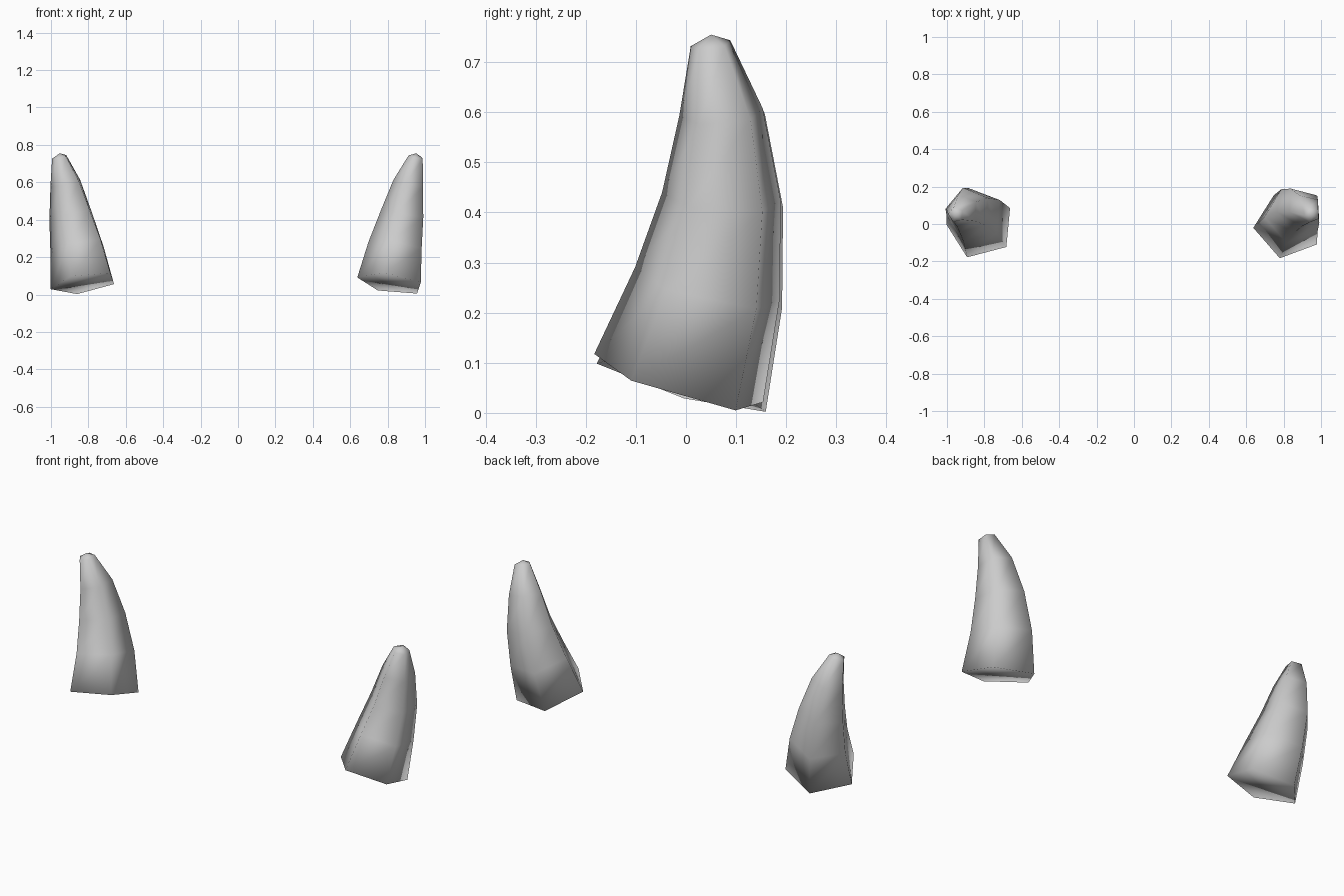
import bpy
import bmesh
from math import cos, sin, radians
from mathutils import Vector

cube = bpy.data.objects.get("Cube")
if cube:
    bpy.data.objects.remove(cube, do_unlink=True)

grey = bpy.data.materials.new("horn grey")
grey.use_nodes = True
colour = (0.6, 0.6, 0.6, 1)
grey.diffuse_color = colour
grey.node_tree.nodes["Principled BSDF"].inputs["Base Color"].default_value = colour

SIDES = 5
# Curved centre line of a horn: x, y, z, radius
SPINE = [
    (0.82, -0.012, 0.06, 0.185),
    (0.85, 0.045, 0.25, 0.156),
    (0.886, 0.073, 0.425, 0.125),
    (0.917, 0.072, 0.595, 0.088),
    (0.953, 0.050, 0.735, 0.042),
]
TIP = (0.953, 0.050, 0.755)


def make_horn(name, side):
    """Sweep a pentagon along the centre line, with rings square to it."""
    flip = Vector((side, 1, 1))
    centres = [Vector(p[:3]) * flip for p in SPINE] + [Vector(TIP) * flip]
    bm = bmesh.new()
    rings = []
    for i, point in enumerate(SPINE):
        tangent = centres[i + 1] - centres[max(i - 1, 0)]
        turn = Vector((0, 0, 1)).rotation_difference(tangent)
        ring = []
        for k in range(SIDES):
            a = radians(180 + 4 * side + 360 * k / SIDES)
            offset = turn @ Vector((cos(a), sin(a), 0)) * point[3]
            ring.append(bm.verts.new(centres[i] + offset))
        rings.append(ring)

    # Walls, closed base and blunt tip
    for low, high in zip(rings, rings[1:]):
        for k in range(SIDES):
            n = (k + 1) % SIDES
            bm.faces.new((low[k], low[n], high[n], high[k]))
    bm.faces.new(rings[0][::-1])
    tip = bm.verts.new(centres[-1])
    for k in range(SIDES):
        bm.faces.new((rings[-1][k], rings[-1][(k + 1) % SIDES], tip))

    bmesh.ops.recalc_face_normals(bm, faces=bm.faces)
    for face in bm.faces:
        face.smooth = True
    mesh = bpy.data.meshes.new(name)
    bm.to_mesh(mesh)
    bm.free()
    mesh.materials.append(grey)
    horn = bpy.data.objects.new(name, mesh)
    bpy.context.collection.objects.link(horn)


make_horn("left_horn", 1)
make_horn("right_horn", -1)
